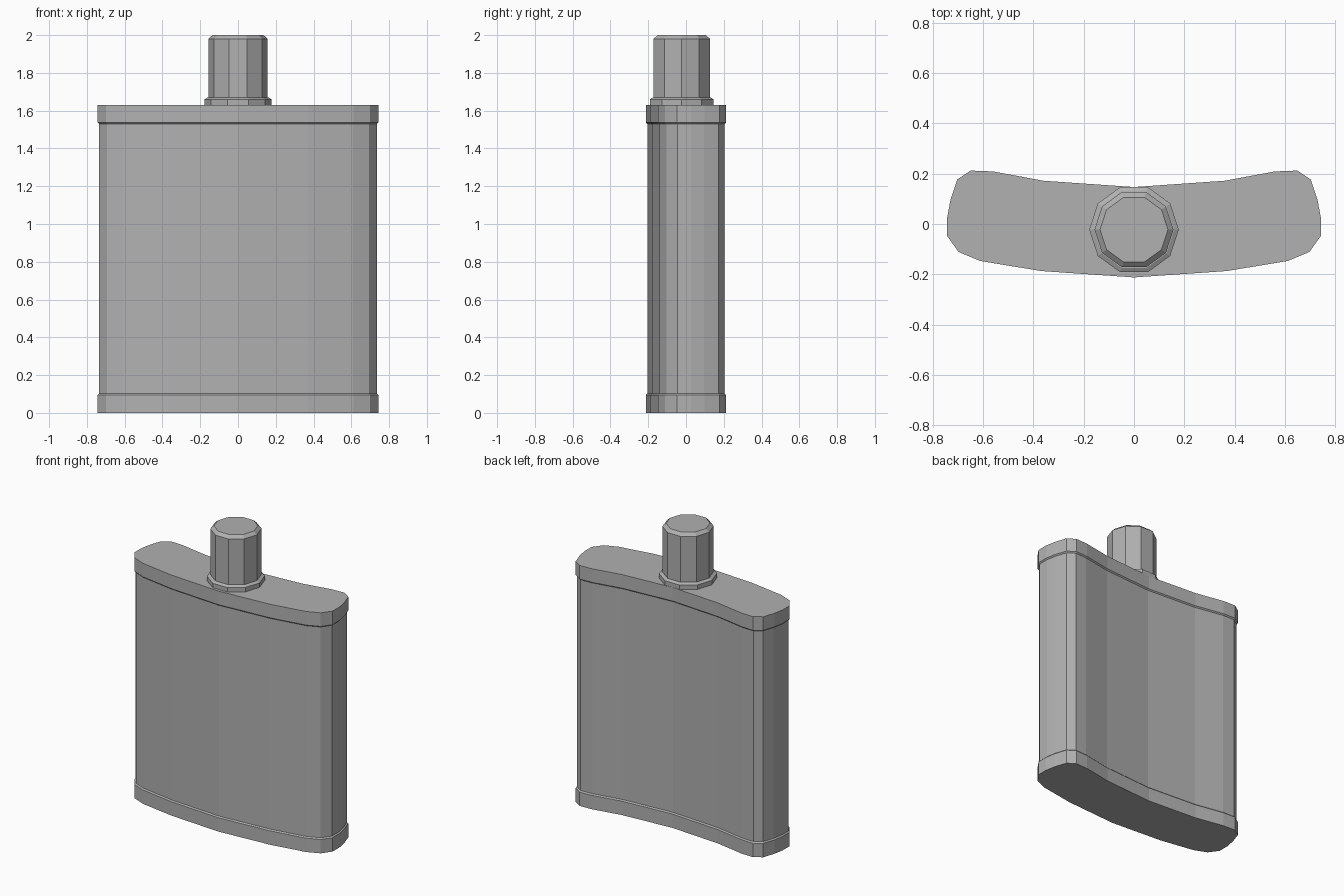
import bpy, bmesh, math
from mathutils import Vector

if "Cube" in bpy.data.objects:
    bpy.data.objects.remove(bpy.data.objects["Cube"])

# Right half of the curved cross-section, back centre round to front centre
HALF = [(0, .147), (.36, .172), (.56, .209), (.65, .2125), (.703, .177), (.73, .097),
        (.743, .027), (.743, -.048), (.698, -.111), (.612, -.147), (.37, -.187), (0, -.2125)]
OUTLINE = [Vector(p) for p in HALF + [(-x, y) for x, y in HALF[-2:0:-1]]]

# Dark grey metal
METAL = bpy.data.materials.new("dark_metal")
METAL.diffuse_color = (.44, .44, .44, 1)
METAL.use_nodes = True
METAL.node_tree.nodes["Principled BSDF"].inputs["Base Color"].default_value = METAL.diffuse_color


def section(inset):
    """Cross-section moved inward along its mitred normals (clockwise outline)."""
    pts, n = [], len(OUTLINE)
    for i, p in enumerate(OUTLINE):
        a = (p - OUTLINE[i - 1]).normalized()
        b = (OUTLINE[(i + 1) % n] - p).normalized()
        na, nb = Vector((a.y, -a.x)), Vector((b.y, -b.x))
        pts.append(p + (na + nb) * inset / (1 + na.dot(nb)))
    return pts


def ring(radius):
    """Ten-sided ring around the neck axis."""
    return [Vector((radius * math.cos(math.tau * i / 10),
                    radius * math.sin(math.tau * i / 10) - .0225)) for i in range(10)]


def loft(name, shape, levels):
    """Closed solid through (z, size) levels."""
    bm = bmesh.new()
    loops = [[bm.verts.new((p.x, p.y, z)) for p in shape(s)] for z, s in levels]
    for lo, hi in zip(loops, loops[1:]):
        for i in range(len(lo)):
            j = (i + 1) % len(lo)
            bm.faces.new((lo[i], lo[j], hi[j], hi[i]))
    bm.faces.new(loops[0])
    bm.faces.new(loops[-1])
    bmesh.ops.recalc_face_normals(bm, faces=bm.faces)
    mesh = bpy.data.meshes.new(name)
    bm.to_mesh(mesh)
    bm.free()
    mesh.materials.append(METAL)
    obj = bpy.data.objects.new(name, mesh)
    bpy.context.collection.objects.link(obj)
    return obj


# Curved flask with raised bands at the base and shoulder
D = .008
loft("flask_body", section, [(0, 0), (.094, 0), (.102, D), (1.53, D), (1.538, 0), (1.63, 0)])

# Neck collar and chamfered screw cap
loft("neck_collar", ring, [(1.63, .178), (1.66, .178), (1.67, .16), (1.67, .12)])
loft("screw_cap", ring, [(1.665, .157), (1.98, .157), (2.0, .135)])
